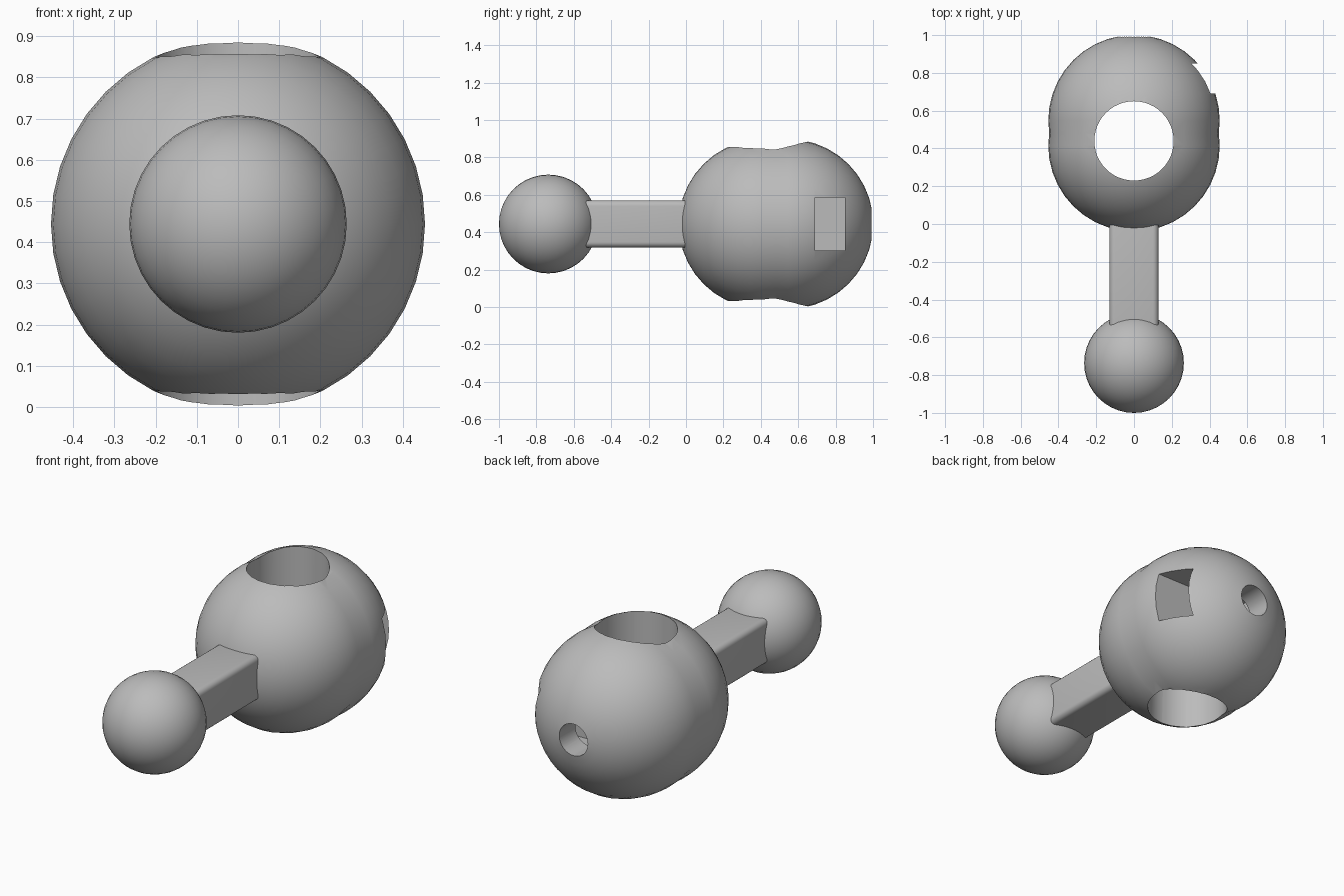
import bpy, math

scene_cube = bpy.data.objects.get("Cube")
if scene_cube:
    bpy.data.objects.remove(scene_cube, do_unlink=True)

AXIS_Z = 0.444  # height of the centre line

grey = bpy.data.materials.new("plain_grey")
grey.use_nodes = True
grey.diffuse_color = (0.5, 0.5, 0.5, 1)
grey.node_tree.nodes["Principled BSDF"].inputs["Base Color"].default_value = (0.5, 0.5, 0.5, 1)


def ball(name, y, radius):
    bpy.ops.mesh.primitive_uv_sphere_add(segments=40, ring_count=20, radius=radius,
                                         location=(0, y, AXIS_Z), rotation=(math.pi / 2, 0, 0))
    obj = bpy.context.object
    obj.name = name
    return obj


def box(name, low, high):
    bpy.ops.mesh.primitive_cube_add(size=1, location=[(a + b) / 2 for a, b in zip(low, high)])
    obj = bpy.context.object
    obj.name = name
    obj.scale = [b - a for a, b in zip(low, high)]
    bpy.ops.object.transform_apply(location=False, rotation=False, scale=True)
    return obj


def rod(name, radius, length, location, tilt=0):
    bpy.ops.mesh.primitive_cylinder_add(vertices=48, radius=radius, depth=length,
                                        location=location, rotation=(tilt, 0, 0))
    obj = bpy.context.object
    obj.name = name
    return obj


def combine(target, tool, operation):
    bpy.context.view_layer.objects.active = target
    mod = target.modifiers.new(operation.lower(), 'BOOLEAN')
    mod.object, mod.operation, mod.solver = tool, operation, 'EXACT'
    bpy.ops.object.modifier_apply(modifier=mod.name)
    bpy.data.objects.remove(tool, do_unlink=True)


def finish(obj):
    obj.data.materials.clear()
    obj.data.materials.append(grey)
    bpy.ops.object.select_all(action='DESELECT')
    obj.select_set(True)
    bpy.context.view_layer.objects.active = obj
    bpy.ops.object.shade_smooth_by_angle(angle=math.radians(30))


# Large head: two overlapping balls
head = ball("large_head", 0.415, 0.454)
combine(head, ball("rear_lobe", 0.547, 0.454), 'UNION')

# Vertical bore, rear screw hole reaching the bore, and side nut slot
combine(head, rod("bore_cutter", 0.21, 2, (0, 0.44, AXIS_Z)), 'DIFFERENCE')
combine(head, rod("screw_cutter", 0.088, 0.7, (0, 0.85, AXIS_Z), math.pi / 2), 'DIFFERENCE')
combine(head, box("slot_cutter", (-0.14, 0.69, AXIS_Z - 0.143), (0.6, 0.85, AXIS_Z + 0.143)),
        'DIFFERENCE')
finish(head)

# Square arm with rounded long edges
arm = box("arm", (-0.13, -0.65, AXIS_Z - 0.126), (0.13, 0.1, AXIS_Z + 0.126))
bevel = arm.modifiers.new("rounded_edges", 'BEVEL')
bevel.width, bevel.segments = 0.03, 5
bpy.ops.object.modifier_apply(modifier=bevel.name)
finish(arm)

# Small ball at the front end
finish(ball("small_ball", -0.736, 0.264))
